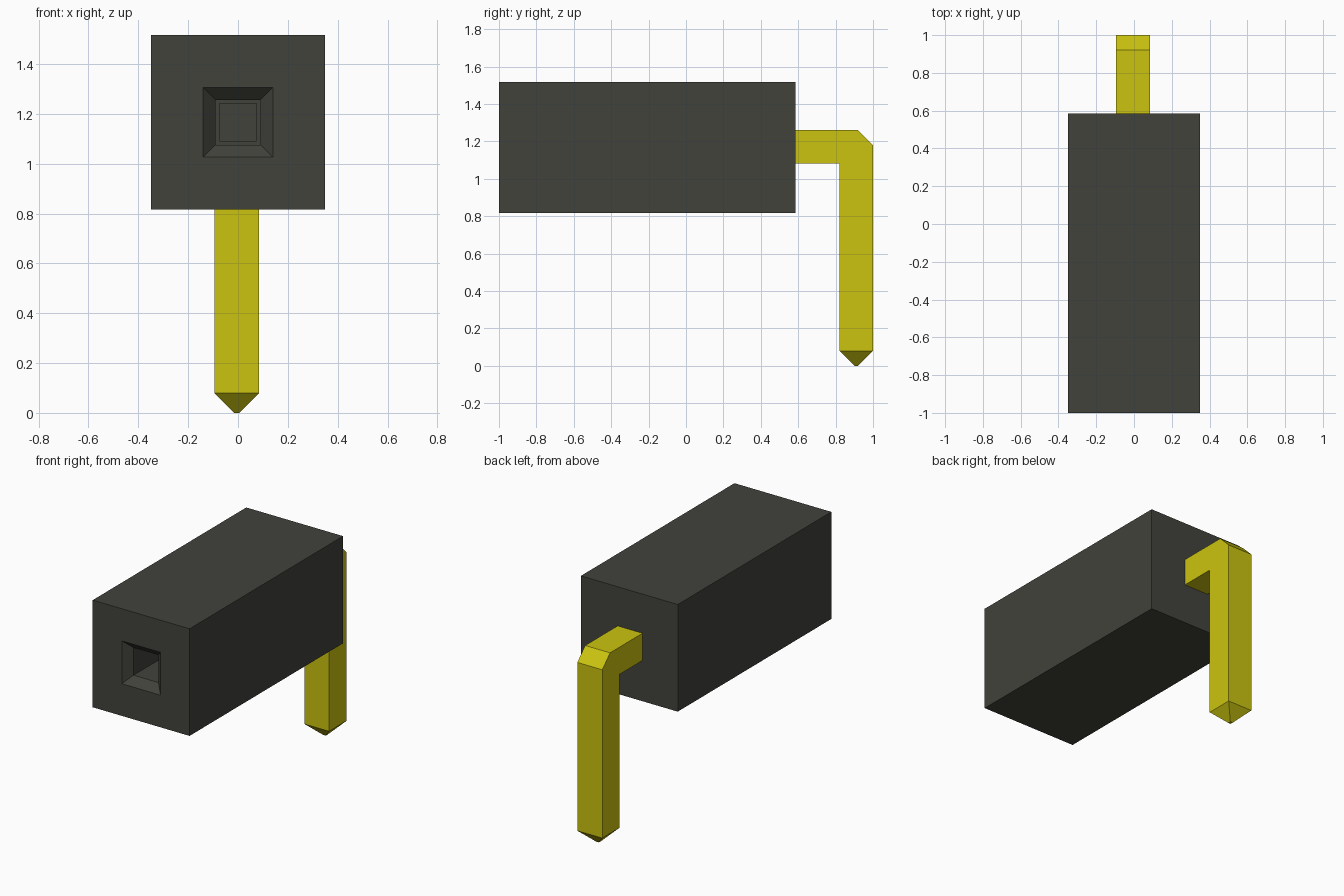
import bpy, bmesh
from mathutils import Vector

if "Cube" in bpy.data.objects:
    bpy.data.objects.remove(bpy.data.objects["Cube"], do_unlink=True)


def make_material(name, color):
    mat = bpy.data.materials.new(name)
    mat.use_nodes = True
    mat.diffuse_color = color
    bsdf = next(n for n in mat.node_tree.nodes if n.type == 'BSDF_PRINCIPLED')
    bsdf.inputs["Base Color"].default_value = color
    return mat


def step(bm, face, scale, move):
    """Extrude a face, scale it about its centre and shift it; returns the new cap."""
    cap = bmesh.ops.extrude_discrete_faces(bm, faces=[face])["faces"][0]
    centre = cap.calc_center_median()
    for v in cap.verts:
        v.co = centre + (v.co - centre) * scale + Vector(move)
    return cap


def finish(bm, name, mat):
    bmesh.ops.recalc_face_normals(bm, faces=bm.faces[:])
    mesh = bpy.data.meshes.new(name)
    bm.to_mesh(mesh)
    bm.free()
    mesh.materials.append(mat)
    obj = bpy.data.objects.new(name, mesh)
    bpy.context.collection.objects.link(obj)
    return obj


plastic = make_material("dark grey plastic", (0.054, 0.054, 0.045, 1))
gold = make_material("yellow metal", (0.60, 0.55, 0.005, 1))

# Housing block with a square socket in its front
bm = bmesh.new()
bmesh.ops.create_cube(bm, size=1)
for v in bm.verts:
    v.co = Vector((v.co.x * 0.70, v.co.y * 1.585 - 0.2075, v.co.z * 0.70 + 1.166))
face = min(bm.faces, key=lambda f: f.calc_center_median().y)
face = step(bm, face, 0.40, (0, 0, 0))              # socket rim
face = step(bm, face, 0.09 / 0.14, (0, 0.05, 0))    # bevelled mouth
face = step(bm, face, 1.0, (0, 1.25, 0))            # straight bore
face = step(bm, face, 0.075 / 0.09, (0, 0, 0))      # ledge at the bottom
face = step(bm, face, 1.0, (0, 0.10, 0))            # narrow end
finish(bm, "housing", plastic)

# Bent square pin: side profile (y, z) extruded across x, then pointed
X0, X1 = -0.095, 0.085
profile = [(0.57, 1.26), (0.92, 1.26), (1.0, 1.18), (1.0, 0.08),
           (0.82, 0.08), (0.82, 1.082), (0.57, 1.082)]
bm = bmesh.new()
side = bm.faces.new([bm.verts.new((X0, y, z)) for y, z in profile])
step(bm, side, 1.0, (X1 - X0, 0, 0))
# close the side opened by the extrusion
bmesh.ops.holes_fill(bm, edges=[e for e in bm.edges if e.is_boundary], sides=0)
bmesh.ops.recalc_face_normals(bm, faces=bm.faces[:])
tip = min(bm.faces, key=lambda f: f.calc_center_median().z)
step(bm, tip, 0.11, (0, 0, -0.08))
finish(bm, "bent_pin", gold)
